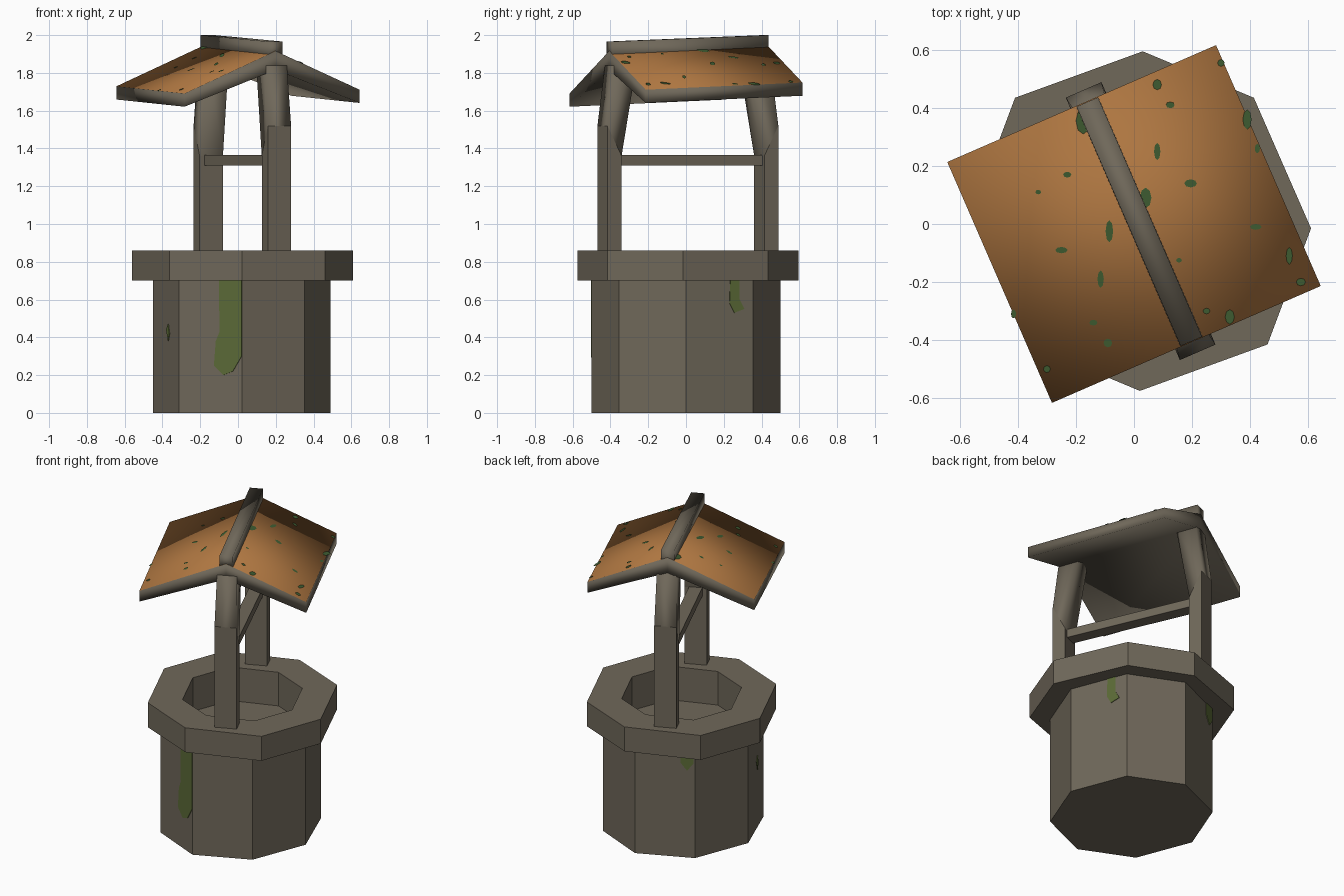
import bpy, bmesh, math

if "Cube" in bpy.data.objects:
    bpy.data.objects.remove(bpy.data.objects["Cube"])

T = math.radians(23.5)          # turn of roof, posts and beam


def loc(u, s, z):
    """u across the roof, s along the ridge (positive = front)."""
    return (u * math.cos(T) + s * math.sin(T), u * math.sin(T) - s * math.cos(T), z)


def mat(name, c):
    m = bpy.data.materials.new(name)
    m.diffuse_color = (*c, 1)
    m.use_nodes = True
    m.node_tree.nodes["Principled BSDF"].inputs["Base Color"].default_value = m.diffuse_color
    return m


STONE = mat("grey_brown_stone", (0.16, 0.138, 0.102))
ROOF = mat("orange_brown_roof", (0.42, 0.18, 0.052))
MOSS = mat("wall_moss", (0.105, 0.145, 0.038))
DARK = mat("roof_moss", (0.055, 0.12, 0.035))


def make(name, verts, faces, mats, rule=None, smooth=None):
    me = bpy.data.meshes.new(name)
    me.from_pydata(verts, [], faces)
    bm = bmesh.new()
    bm.from_mesh(me)
    bmesh.ops.recalc_face_normals(bm, faces=bm.faces)
    for f in bm.faces:
        if rule:
            f.material_index = rule(f)
        if smooth:
            f.smooth = smooth(f)
    bm.to_mesh(me)
    bm.free()
    for m in mats:
        me.materials.append(m)
    ob = bpy.data.objects.new(name, me)
    bpy.context.collection.objects.link(ob)
    return ob


def loft(name, rings, mats, **kw):
    """Closed solid through rings of equal point count."""
    n = len(rings[0])
    verts = [p for r in rings for p in r]
    faces = [list(range(n)), list(range((len(rings) - 1) * n, len(rings) * n))]
    for k in range(len(rings) - 1):
        for i in range(n):
            j = (i + 1) % n
            faces.append([k * n + i, k * n + j, (k + 1) * n + j, (k + 1) * n + i])
    return make(name, verts, faces, mats, **kw)


# Well wall and rim, with the hollow inside
half = [(0.61, -0.015), (0.413, 0.435), (0.03, 0.595), (-0.41, 0.435)]
CX, CY = 0.025, 0.01
rim = half + [(2 * CX - x, 2 * CY - y) for x, y in half]
body = [(0.02 + 0.47 * math.cos(i * math.pi / 4), 0.5 * math.sin(i * math.pi / 4))
        for i in range(8)]
inner = [(CX + 0.633 * (x - CX), CY + 0.633 * (y - CY)) for x, y in rim]
loft("well_wall_and_rim",
     [[(x, y, z) for x, y in r] for r, z in
      ((body, 0), (body, 0.7), (rim, 0.7), (rim, 0.86), (inner, 0.86), (inner, 0.64))],
     [STONE])

# Two posts whose upper parts lean inwards
for side, name in ((1, "front_post"), (-1, "back_post")):
    def ring(w, so, zo, si, zi):
        return [loc(0.025 + du, side * s, z) for du, s, z in
                ((-w, so, zo), (w, so, zo), (w, si, zi), (-w, si, zi))]
    loft(name, [ring(0.067, 0.493, 0.82, 0.412, 0.82),
                ring(0.067, 0.493, 1.52, 0.412, 1.36),
                ring(0.06, 0.45, 1.86, 0.32, 1.86)],
         [STONE], smooth=lambda f: f.calc_center_median().z > 1.5)

# Crossbeam between the posts
loft("crossbeam", [[loc(0.025 + du, s, z) for du, z in
                    ((-0.04, 1.31), (0.04, 1.31), (0.04, 1.365), (-0.04, 1.365))]
                   for s in (-0.43, 0.43)], [STONE])

# Roof: slightly tilted gable slab, orange on top only
W, L, A = 0.505, 0.4525, 0.02


def roof_z(u, s):
    t = (u - A) / (W - A) if u > A else (A - u) / (W + A)
    eave = 1.73 if u > A else 1.71
    return 1.935 + (eave - 1.935) * t - 0.019 * s / L


rv = []
for s in (-L, L):
    for u, d in ((-W, 0), (A, 0), (W, 0), (W, 0.07), (A, 0.10), (-W, 0.07)):
        rv.append(loc(u, s, roof_z(u, s) - d))
rf = [[i, (i + 1) % 6, (i + 1) % 6 + 6, i + 6] for i in range(6)]
for o in (0, 6):
    rf += [[o, o + 1, o + 4, o + 5], [o + 1, o + 2, o + 3, o + 4]]
make("roof", rv, rf, [STONE, ROOF],
     rule=lambda f: 1 if f.normal.z > 0.5 else 0, smooth=lambda f: True)

# Ridge cap, higher at the back
loft("ridge_cap", [[loc(A + du, s, z) for du, z in
                    ((-0.042, 1.885), (0.042, 1.885), (0.04, top), (-0.04, top))]
                   for s, top in ((-0.45, 2.0), (0.45, 1.966))],
     [STONE], smooth=lambda f: True)

# Moss spots on the roof: x, y, half width, half height
spots = [(-0.175, 0.355, 0.025, 0.045), (0.08, 0.48, 0.015, 0.018),
         (0.125, 0.41, 0.015, 0.011), (0.39, 0.36, 0.015, 0.034),
         (0.08, 0.25, 0.011, 0.03), (0.195, 0.14, 0.022, 0.014),
         (0.04, 0.09, 0.02, 0.035), (-0.23, 0.17, 0.014, 0.01),
         (-0.33, 0.11, 0.01, 0.008), (-0.25, -0.09, 0.021, 0.011),
         (-0.085, -0.025, 0.013, 0.038), (-0.115, -0.19, 0.011, 0.03),
         (-0.14, -0.34, 0.014, 0.01), (-0.09, -0.41, 0.015, 0.015),
         (0.425, 0.26, 0.009, 0.016), (0.535, -0.11, 0.011, 0.029),
         (0.575, -0.2, 0.016, 0.013), (0.42, -0.01, 0.02, 0.01),
         (0.33, -0.32, 0.016, 0.025), (0.25, -0.3, 0.012, 0.01),
         (0.155, -0.125, 0.01, 0.008), (-0.3, -0.5, 0.012, 0.012),
         (0.3, 0.555, 0.012, 0.012), (-0.415, -0.31, 0.009, 0.015)]
sv, sf = [], []
for x, y, a, b in spots:
    sf.append(list(range(len(sv), len(sv) + 8)))
    for i in range(8):
        px = x + a * math.cos(i * math.pi / 4)
        py = y + b * math.sin(i * math.pi / 4)
        u = px * math.cos(T) + py * math.sin(T)
        s = px * math.sin(T) - py * math.cos(T)
        sv.append((px, py, roof_z(u, s) + 0.004))
ob = make("roof_moss_spots", sv, sf, [DARK])
for p in ob.data.polygons:      # spots face upwards
    if p.normal.z < 0:
        p.flip()

# Moss streaks on the wall: wall side number, then (position along side, height)
streaks = [
    (5, [(0.64, 0.7), (1, 0.7), (1, 0.3), (0.86, 0.22), (0.71, 0.2),
         (0.56, 0.25), (0.59, 0.38), (0.65, 0.43)]),
    (0, [(0.66, 0.7), (0.8, 0.7), (0.8, 0.6), (0.87, 0.55), (0.72, 0.53), (0.65, 0.58)]),
    (4, [(0.53, 0.44), (0.6, 0.47), (0.65, 0.42), (0.6, 0.38)]),
    (2, [(0.76, 0.7), (0.98, 0.7), (0.98, 0.62), (0.87, 0.57), (0.76, 0.62)]),
    (3, [(0.2, 0.7), (0.34, 0.7), (0.3, 0.65), (0.23, 0.65)])]
for n, (k, pts) in enumerate(streaks):
    (ax, ay), (bx, by) = body[k], body[(k + 1) % 8]
    ln = math.hypot(bx - ax, by - ay)
    nx, ny = (by - ay) / ln, -(bx - ax) / ln
    loft("wall_moss_%d" % (n + 1),
         [[(ax + (bx - ax) * t + nx * d, ay + (by - ay) * t + ny * d, z) for t, z in pts]
          for d in (0.0, 0.004)], [MOSS])
